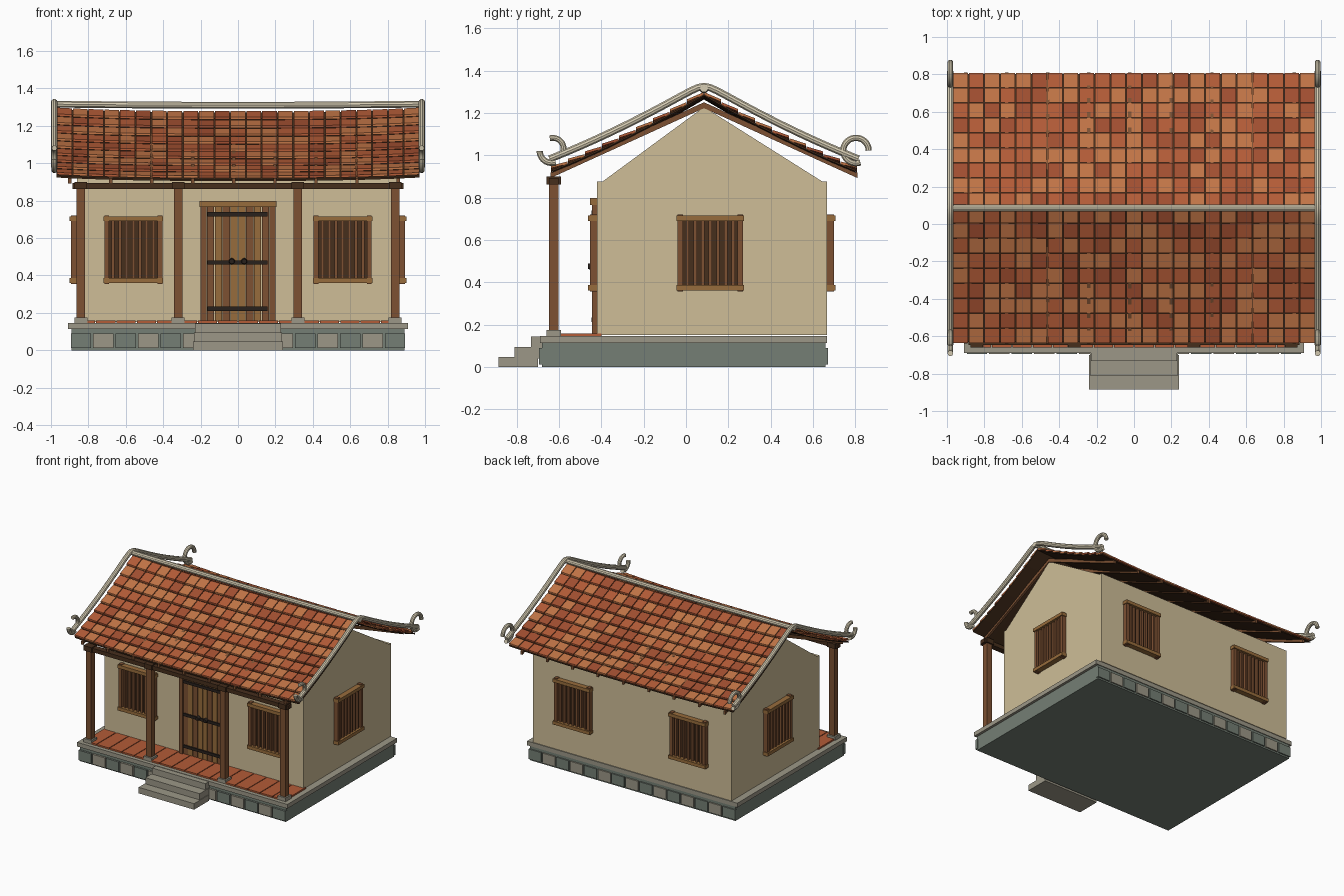
import bpy, bmesh, math, random
from mathutils import Matrix, Vector

if "Cube" in bpy.data.objects:
    bpy.data.objects.remove(bpy.data.objects["Cube"])

random.seed(4)
RIDGE_Y, HALF = 0.085, 0.97


def mat(name, r, g, b):
    m = bpy.data.materials.new(name)
    m.diffuse_color = (*[(c / 255) ** 2.2 for c in (r, g, b)], 1)
    m.use_nodes = True
    m.node_tree.nodes["Principled BSDF"].inputs["Base Color"].default_value = m.diffuse_color
    return m


PLASTER = mat("plaster", 205, 188, 150)
STONE = mat("stone", 155, 150, 134)
SLATE = mat("slate", 116, 126, 116)
WOOD = mat("wood", 124, 82, 54)
LIGHT = mat("light_wood", 150, 108, 62)
DARK = mat("dark_wood", 72, 50, 34)
IRON = mat("iron", 45, 38, 34)
CLAY = [mat("clay_" + str(i), *c) for i, c in enumerate([(178, 92, 58), (192, 116, 72), (160, 80, 52)])]
IVORY = mat("ivory", 214, 204, 178)


def finish(name, bm, mats, M=Matrix()):
    bmesh.ops.recalc_face_normals(bm, faces=bm.faces)
    me = bpy.data.meshes.new(name)
    bm.to_mesh(me)
    bm.free()
    for m in mats:
        me.materials.append(m)
    ob = bpy.data.objects.new(name, me)
    ob.matrix_world = M
    bpy.context.collection.objects.link(ob)
    return ob


def boxes(name, items, mats, M=Matrix()):
    """items: (x0, x1, y0, y1, z0, z1[, material index])"""
    bm = bmesh.new()
    for it in items:
        x0, x1, y0, y1, z0, z1 = it[:6]
        T = Matrix.Translation(((x0 + x1) / 2, (y0 + y1) / 2, (z0 + z1) / 2))
        S = Matrix.Diagonal((x1 - x0, y1 - y0, z1 - z0, 1))
        vs = bmesh.ops.create_cube(bm, size=1, matrix=T @ S)["verts"]
        for f in {f for v in vs for f in v.link_faces}:
            f.material_index = it[6] if len(it) > 6 else 0
    return finish(name, bm, mats, M)


def prism(bm, pts, offset):
    """Closed solid from a polygon pushed along an offset."""
    a = [bm.verts.new(p) for p in pts]
    b = [bm.verts.new(Vector(p) + Vector(offset)) for p in pts]
    faces = [bm.faces.new(a), bm.faces.new(b[::-1])]
    for i in range(len(a)):
        j = (i + 1) % len(a)
        faces.append(bm.faces.new((a[i], b[i], b[j], a[j])))
    return faces


def tube(name, pts, r, m):
    cu = bpy.data.curves.new(name, "CURVE")
    cu.dimensions, cu.bevel_depth, cu.bevel_resolution, cu.use_fill_caps = "3D", r, 3, True
    sp = cu.splines.new("POLY")
    sp.points.add(len(pts) - 1)
    for p, q in zip(sp.points, pts):
        p.co = (*q, 1)
    cu.materials.append(m)
    ob = bpy.data.objects.new(name, cu)
    bpy.context.collection.objects.link(ob)
    bpy.ops.object.select_all(action="DESELECT")
    ob.select_set(True)
    bpy.context.view_layer.objects.active = ob
    bpy.ops.object.convert(target="MESH")
    bpy.ops.object.shade_smooth_by_angle()


# Stone platform with block courses front and back
boxes("platform_base", [(-0.89, 0.89, -0.68, 0.66, 0, 0.115)], [SLATE])
boxes("platform_cap", [(-0.91, 0.91, -0.69, 0.665, 0.113, 0.146)], [STONE])
blocks = []
for i in range(15):
    x = -0.84 + i * 0.12
    for y0, y1 in ((-0.695, -0.67), (0.65, 0.67)):
        blocks.append((x - 0.054, x + 0.054, y0, y1, 0.012, 0.09, i % 2))
boxes("platform_blocks", blocks, [SLATE, STONE])
boxes("front_steps", [(-0.24, 0.24, -0.885, -0.7, 0, 0.047), (-0.235, 0.235, -0.81, -0.68, 0.04, 0.095),
                      (-0.23, 0.23, -0.733, -0.67, 0.09, 0.143)], [STONE])
# Porch tile strips
n = 16
w = 1.74 / n
boxes("porch_floor", [(-0.87 + i * w + 0.003, -0.87 + (i + 1) * w - 0.003, -0.66, -0.40, 0.14, 0.158)
                      for i in range(n)], [CLAY[0]])

# Gabled wall body
bm = bmesh.new()
prism(bm, [(-0.86, y, z) for y, z in ((-0.42, 0.15), (0.665, 0.15), (0.665, 0.875), (0.645, 0.875),
                                      (RIDGE_Y, 1.228), (-0.395, 0.875), (-0.42, 0.875))], (1.72, 0, 0))
finish("house_walls", bm, [PLASTER])

# Porch columns and beam
for i, x in enumerate((-0.84, -0.32, 0.32, 0.84)):
    sq = lambda h, z0, z1, k: (x - h, x + h, -0.625 - h, -0.625 + h, z0, z1, k)
    boxes(f"porch_column_{i}", [sq(0.023, 0.16, 0.88, 0), sq(0.035, 0.145, 0.175, 1),
                                sq(0.034, 0.862, 0.9, 2)], [WOOD, STONE, DARK])
boxes("porch_beam", [(-0.885, 0.885, -0.648, -0.602, 0.862, 0.893)], [DARK])

# Door: frame, planks, straps, handles
door = [(s * 0.185 - 0.016, s * 0.185 + 0.016, -0.445, -0.41, 0.155, 0.77, 0) for s in (-1, 1)]
door.append((-0.205, 0.205, -0.454, -0.41, 0.765, 0.798, 1))
for i in range(8):
    x = -0.168 + i * 0.042
    door.append((x + 0.002, x + 0.04, -0.438, -0.41, 0.16, 0.766, (0, 1, 0, 1, 1, 0, 1, 0)[i]))
for z in (0.727, 0.47, 0.222):
    door.append((-0.162, 0.158, -0.447, -0.43, z - 0.011, z + 0.011, 2))
boxes("front_door", door, [WOOD, LIGHT, IRON])
bm = bmesh.new()
for s in (-1, 1):
    bmesh.ops.create_cone(bm, cap_ends=True, segments=12, radius1=0.018, radius2=0.013, depth=0.025,
                          matrix=Matrix.Translation((s * 0.033, -0.45, 0.475)) @ Matrix.Rotation(math.pi / 2, 4, "X"))
finish("door_handles", bm, [IRON])


# Barred windows, modelled facing -y and then turned
def window(name, x, y, turn):
    it = [(-0.14, 0.14, -0.008, 0.01, -0.16, 0.16, 2)]
    for s in (-1, 1):
        it.append((s * 0.142 - 0.013, s * 0.142 + 0.013, -0.034, 0.01, -0.183, 0.183, 0))
        it.append((-0.16, 0.16, -0.042, 0.01, s * 0.165 - 0.013, s * 0.165 + 0.013, 1))
    for i in range(7):
        b = -0.108 + i * 0.036
        it.append((b - 0.008, b + 0.008, -0.026, 0, -0.16, 0.16, 0))
    M = Matrix.Translation((x, y, 0.538)) @ Matrix.Rotation(math.radians(turn), 4, "Z")
    boxes(name, it, [WOOD, LIGHT, DARK], M)


for s, side in ((-1, "left"), (1, "right")):
    window("front_window_" + side, s * 0.56, -0.42, 0)
    window("back_window_" + side, s * 0.5, 0.665, 180)
    window("side_window_" + side, s * 0.86, 0.115, s * 90)


# Roof surface: concave slope, lifted a little at both ends
def roof(x, t, side, up=0.0):
    z = 1.288 - 0.60 * t + 0.14 * t * t + 0.02 * abs(x) ** 3
    return Vector((x, RIDGE_Y + side * t, z + up))


# Roof tiles
COLS, ROWS, RUN = 23, 9, 0.722
bm = bmesh.new()
cw, rh = 2 * HALF / COLS, RUN / ROWS
for side in (-1, 1):
    for c in range(COLS):
        for r in range(ROWS):
            xa, xb = -HALF + c * cw + 0.003, -HALF + (c + 1) * cw - 0.003
            ta, tb = r * rh + 0.003, (r + 1) * rh
            quad = [roof(xa, ta, side, -0.007), roof(xb, ta, side, -0.007),
                    roof(xb, tb, side, 0.005), roof(xa, tb, side, 0.005)]
            k = random.choice((0, 0, 1, 1, 2)) if (c + r) % 2 else random.choice((0, 1, 2))
            for f in prism(bm, quad, (0, 0, -0.012)):
                f.material_index = k
finish("roof_tiles", bm, CLAY)

# Dark boarding under the tiles
bm = bmesh.new()
for side in (-1, 1):
    for c in range(12):
        for r in range(6):
            xs = [-HALF + 2 * HALF * (c + k) / 12 for k in (0, 1)]
            ts = [(RUN - 0.006) * (r + k) / 6 for k in (0, 1)]
            prism(bm, [roof(xs[i], ts[j], side, -0.017) for i, j in ((0, 0), (1, 0), (1, 1), (0, 1))],
                  (0, 0, -0.008))
finish("roof_boarding", bm, [DARK])

# Rafters
bm = bmesh.new()
for i in range(9):
    x = -0.909 + i * 0.2195
    for s in (-1, 1):
        prism(bm, [(x, RIDGE_Y, 1.25), (x, RIDGE_Y + s * 0.725, 0.918),
                   (x, RIDGE_Y + s * 0.725, 0.892), (x, RIDGE_Y, 1.222)], (0.018, 0, 0))
finish("rafters", bm, [WOOD])

# Ridge roll, gable edge rolls and curled ends
tube("ridge_roll", [(x / 10, RIDGE_Y, 1.31 + 0.006 * abs(x / 10) ** 2) for x in range(-10, 11)], 0.019, IVORY)


def arc(x, cy, cz, r, a0, a1, k=14):
    angs = [math.radians(a0 + (a1 - a0) * i / k) for i in range(k + 1)]
    return [(x, cy + r * math.cos(a), cz + r * math.sin(a)) for a in angs]


for s, side in ((-1, "left"), (1, "right")):
    x = s * 0.982
    edge = []
    for i in range(-24, 25):
        t = 0.73 * abs(i) / 24
        soft = math.sqrt(t * t + 0.0012) - 0.0
        edge.append((x, RIDGE_Y + 0.73 * i / 24, 1.346 - 0.60 * soft + 0.14 * t * t))
    tube("gable_edge_" + side, edge, 0.018, IVORY)
    tube("back_curl_" + side, arc(x, 0.803, 1.022, 0.06, 290, 0, 24), 0.0155, IVORY)
    tube("front_curl_low_" + side, arc(x, -0.635, 1.02, 0.056, 180, 290), 0.0155, IVORY)
    tube("front_curl_high_" + side, arc(x, -0.63, 1.03, 0.052, 105, -40), 0.0145, IVORY)
